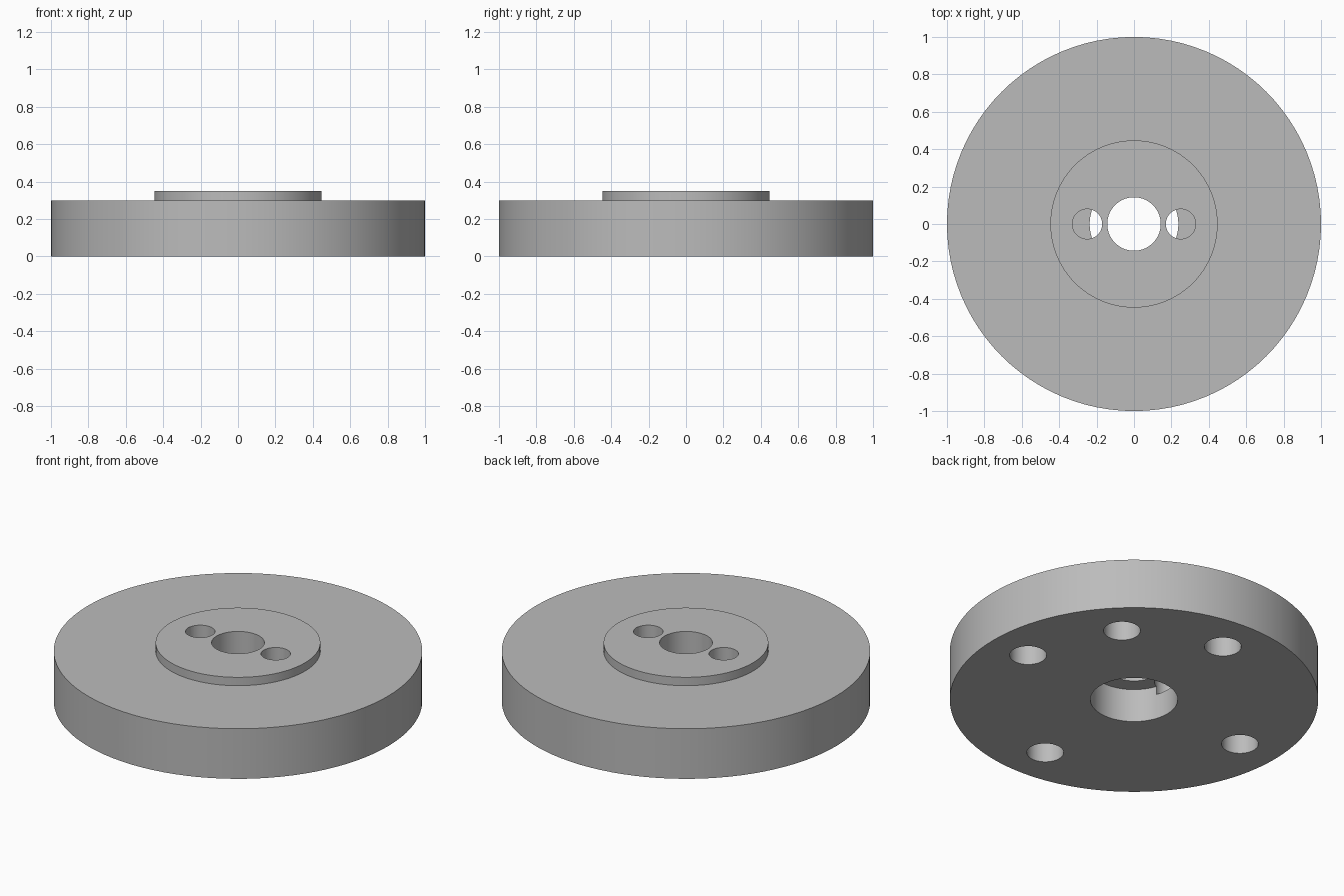
import bpy, bmesh
from math import cos, sin, pi, radians

SEGMENTS = 96

cube = bpy.data.objects.get("Cube")
if cube:
    bpy.data.objects.remove(cube, do_unlink=True)

# Plain grey metal
grey = bpy.data.materials.new("grey_metal")
grey.use_nodes = True
colour = (0.5, 0.5, 0.5, 1)
grey.diffuse_color = colour
grey.node_tree.nodes["Principled BSDF"].inputs["Base Color"].default_value = colour


def add_object(name, bm):
    bmesh.ops.recalc_face_normals(bm, faces=bm.faces)
    mesh = bpy.data.meshes.new(name)
    bm.to_mesh(mesh)
    bm.free()
    mesh.materials.append(grey)
    obj = bpy.data.objects.new(name, mesh)
    bpy.context.collection.objects.link(obj)
    return obj


def lathe(name, profile):
    """Turn a closed (radius, height) profile around the z axis."""
    bm = bmesh.new()
    rings = []
    for i in range(SEGMENTS):
        a = 2 * pi * i / SEGMENTS
        rings.append([bm.verts.new((r * cos(a), r * sin(a), z)) for r, z in profile])
    n = len(profile)
    for i, ring in enumerate(rings):
        after = rings[(i + 1) % SEGMENTS]
        for j in range(n):
            k = (j + 1) % n
            bm.faces.new((ring[j], after[j], after[k], ring[k]))
    return add_object(name, bm)


def drill(target, name, radius, distance, angle, bottom, top):
    """Cut one vertical round hole."""
    bm = bmesh.new()
    bmesh.ops.create_cone(bm, cap_ends=True, segments=48, radius1=radius,
                          radius2=radius, depth=top - bottom)
    cutter = add_object(name, bm)
    a = radians(angle)
    cutter.location = (distance * cos(a), distance * sin(a), (top + bottom) / 2)
    cutter.hide_render = True
    cutter.hide_set(True)
    cut = target.modifiers.new(name, "BOOLEAN")
    cut.operation = "DIFFERENCE"
    cut.solver = "EXACT"
    cut.object = cutter


# Disc with raised boss, central bore and wider recess underneath
disc = lathe("flange_disc", [
    (0.143, 0.35), (0.447, 0.35), (0.447, 0.3), (1, 0.3),
    (1, 0), (0.237, 0), (0.237, 0.2), (0.143, 0.2)])

# Two pin holes in the boss, breaking into the recess
for angle in (0, 180):
    drill(disc, f"pin_hole_cutter_{angle}", 0.08, 0.25, angle, 0.15, 0.4)

# Blind holes underneath: four evenly spaced and one between
for angle in (0, 45, 90, 180, 270):
    drill(disc, f"blind_hole_cutter_{angle}", 0.1, 0.75, angle, -0.05, 0.2)

# Apply the cuts and remove the cutters
bpy.context.view_layer.update()
graph = bpy.context.evaluated_depsgraph_get()
finished = bpy.data.meshes.new_from_object(disc.evaluated_get(graph))
cutters = [m.object for m in disc.modifiers]
disc.modifiers.clear()
disc.data = finished
for cutter in cutters:
    bpy.data.objects.remove(cutter, do_unlink=True)

# Smooth round walls with crisp rims
bpy.ops.object.select_all(action="DESELECT")
disc.select_set(True)
bpy.context.view_layer.objects.active = disc
bpy.ops.object.shade_smooth_by_angle(angle=radians(30))
